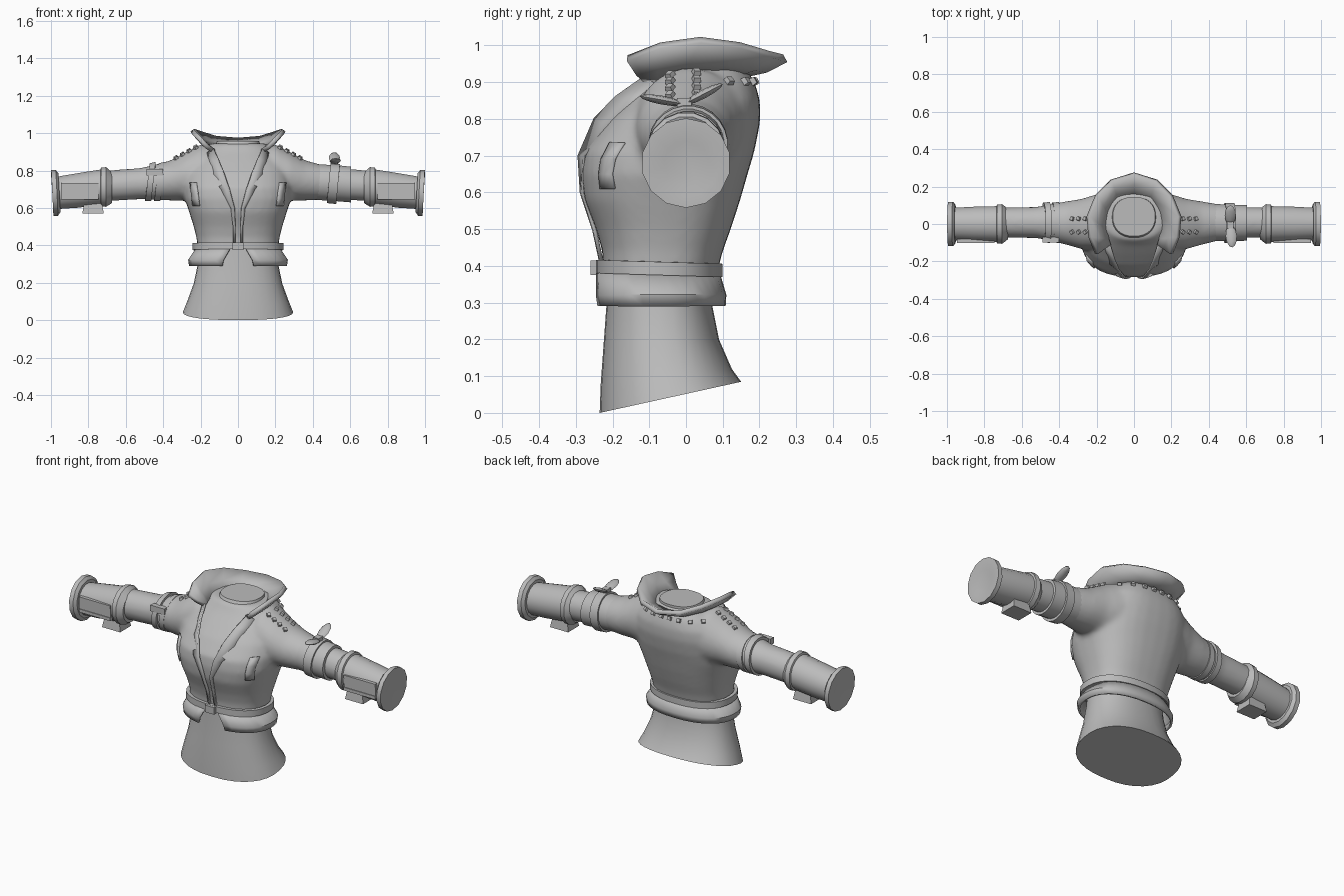
import bpy, bmesh, math
from mathutils import Vector, Matrix
from mathutils.bvhtree import BVHTree

old = bpy.data.objects.get("Cube")
if old:
    bpy.data.objects.remove(old)

grey = bpy.data.materials.new("plain grey")
grey.use_nodes = True
grey.diffuse_color = (0.5, 0.5, 0.5, 1)
grey.node_tree.nodes["Principled BSDF"].inputs["Base Color"].default_value = (0.5, 0.5, 0.5, 1)


# ---- helpers ----
def finish(name, bm, angle=35, thick=0, offset=1):
    bmesh.ops.recalc_face_normals(bm, faces=bm.faces)
    me = bpy.data.meshes.new(name)
    bm.to_mesh(me)
    bm.free()
    me.materials.append(grey)
    me.shade_smooth()
    me.set_sharp_from_angle(angle=math.radians(angle))
    ob = bpy.data.objects.new(name, me)
    bpy.context.scene.collection.objects.link(ob)
    if thick:
        mod = ob.modifiers.new("thickness", 'SOLIDIFY')
        mod.thickness, mod.offset = thick, offset
    return ob


def loft(bm, rings, closed=True, caps=True):
    rows = [[bm.verts.new(p) for p in r] for r in rings]
    n = len(rows[0])
    for a, b in zip(rows, rows[1:]):
        for i in range(n if closed else n - 1):
            j = (i + 1) % n
            bm.faces.new((a[i], a[j], b[j], b[i]))
    if caps:
        bm.faces.new(rows[0])
        bm.faces.new(rows[-1])


def level(z, hx, front, back, slant=0.0, e=2.3, n=32, gap=0.0):
    """Horizontal ring starting at the front; gap leaves the front open."""
    pts = []
    for i in range(n + 1 if gap else n):
        a = gap + (2 * math.pi - 2 * gap) * i / n
        s, c = math.sin(a), -math.cos(a)
        x = hx * math.copysign(abs(s) ** (2 / e), s)
        y = (front + back) / 2 + (back - front) / 2 * math.copysign(abs(c) ** (2 / e), c)
        pts.append((x, y, z + slant * (y - front)))
    return pts


def slice_x(x, zc, rz, yc=0.0, ry=None, n=24, lean=0.0):
    """Upright ring across an arm."""
    ry = ry or rz
    return [(x + lean * math.sin(t), yc + ry * math.cos(t), zc + rz * math.sin(t))
            for t in (2 * math.pi * (i + 0.5) / n for i in range(n))]


def arm_part(name, side, rows, n=24, lean=0.0):
    bm = bmesh.new()
    loft(bm, [slice_x(side * r[0], *r[1:], n=n, lean=side * lean) for r in rows])
    return finish(name, bm)


def box(name, loc, size, rot=None, taper=1.0):
    bm = bmesh.new()
    bmesh.ops.create_cube(bm, size=1)
    for v in bm.verts:
        k = taper if v.co.z > 0 else 1
        v.co = Vector((v.co.x * size[0] * k, v.co.y * size[1] * k, v.co.z * size[2]))
    m = rot.to_matrix().to_4x4() if rot else Matrix()
    bm.transform(Matrix.Translation(loc) @ m)
    return finish(name, bm)


# ---- jacket with sleeves, blended into one surface ----
bm = bmesh.new()
loft(bm, [level(*r, e=2.5) for r in (
    (.38, .215, -.225, .085), (.44, .222, -.228, .10), (.5, .237, -.245, .122),
    (.58, .262, -.277, .148), (.65, .285, -.285, .168), (.71, .288, -.278, .186),
    (.79, .28, -.222, .202), (.85, .255, -.165, .202), (.9, .21, -.115, .187),
    (.945, .15, -.08, .16))])
for side in (1, -1):
    loft(bm, [slice_x(side * r[0], *r[1:]) for r in (
        (.08, .78, .15, .02, .14), (.2, .785, .155, .01, .15), (.28, .768, .13, 0, .135),
        (.36, .747, .108, .005, .117), (.44, .738, .095, .008, .1),
        (.52, .73, .084, .008, .084), (.74, .715, .082, .008, .08))])
jacket = finish("jacket", bm)
mod = jacket.modifiers.new("blend", 'REMESH')
mod.mode, mod.voxel_size, mod.use_smooth_shade = 'VOXEL', 0.012, True
mod = jacket.modifiers.new("soften", 'SMOOTH')
mod.factor, mod.iterations = 0.5, 10
bpy.context.view_layer.update()
graph = bpy.context.evaluated_depsgraph_get()
mesh = bpy.data.meshes.new_from_object(jacket.evaluated_get(graph))
jacket.modifiers.clear()
jacket.data = mesh
mesh.shade_smooth()
surface = BVHTree.FromPolygons([v.co for v in mesh.vertices],
                               [list(p.vertices) for p in mesh.polygons])


def front_y(x, z):
    hit = surface.ray_cast(Vector((x, -2, z)), Vector((0, 1, 0)))[0]
    return hit.y if hit else -0.1


# ---- neck and hips ----
bm = bmesh.new()
loft(bm, [level(.86, .15, -.12, .15), level(.92, .125, -.085, .145), level(.957, .113, -.065, .145)])
finish("neck", bm)

bm = bmesh.new()
loft(bm, [level(*r) for r in (
    (0, .295, -.235, .15, .22), (.08, .272, -.232, .125, .11), (.19, .237, -.224, .09, .03),
    (.3, .215, -.216, .07), (.4, .205, -.212, .07))])
finish("hips", bm)

# ---- jacket hem, belt and buckle ----
bm = bmesh.new()
loft(bm, [level(.38, .215, -.235, .08, gap=.15), level(.32, .255, -.238, .098, gap=.25),
          level(.292, .25, -.235, .096, gap=.28)], closed=False, caps=False)
finish("jacket_hem", bm, thick=.012)

bm = bmesh.new()
loft(bm, [level(z, hx, f, b, -.03) for z, hx, f, b in (
    (.38, .225, -.225, .085), (.38, .243, -.245, .1), (.416, .243, -.245, .1),
    (.416, .225, -.225, .085))], caps=False)
finish("belt", bm)
box("belt_buckle", (0, -.245, .395), (.06, .03, .04))

# ---- flared collar ----
inner = [(0, .16, .925), (.09, .135, .925), (.14, .05, .925), (.15, -.03, .92),
         (.14, -.08, .91), (.13, -.11, .905)]
outer = [(0, .27, .965), (.12, .232, .975), (.2, .15, 1.0), (.245, .04, 1.015),
         (.235, -.07, 1.0), (.2, -.16, .965)]


def both(points):
    return [(-x, y, z) for x, y, z in points[:0:-1]] + points


middle = [tuple(Vector(a).lerp(Vector(b), .5) - Vector((0, 0, .008))) for a, b in zip(inner, outer)]
bm = bmesh.new()
loft(bm, [both(inner), both(middle), both(outer)], closed=False, caps=False)
finish("collar", bm, thick=.024, offset=0)

# ---- lapels and chest pockets ----
for side, word in ((1, "left"), (-1, "right")):
    edge_in, edge_out = [], []
    for z, xo, xi, lift in ((.915, .18, .13, .035), (.86, .165, .105, .045), (.8, .145, .08, .04),
                            (.7, .09, .045, .014), (.6, .038, .018, .006),
                            (.5, .026, .013, .006), (.41, .026, .013, .006)):
        edge_out.append((side * xo, front_y(side * xo, z) - .004, z - .03 * (z > .7)))
        edge_in.append((side * xi, front_y(side * xi, z) - lift, z))
    bm = bmesh.new()
    loft(bm, [edge_out, edge_in], closed=False, caps=False)
    finish(word + "_lapel", bm, thick=.01, offset=0)

    bm = bmesh.new()
    loft(bm, [[(side * (x + .035 * k), front_y(side * (x + .035 * k), z) - .004, z) for k in (0, .5, 1)]
              for x, z in ((.205, .61), (.21, .65), (.215, .69), (.22, .735))],
         closed=False, caps=False)
    finish(word + "_pocket", bm, thick=.01, offset=0)

    # ---- gauntlet, end disc, front panel and underside block ----
    arm_part(word + "_gauntlet", side, (
        (.675, .708, .084), (.705, .712, .108), (.732, .712, .106), (.735, .71, .097),
        (.86, .693, .094), (.97, .68, .088)), n=16)
    arm_part(word + "_end_disc", side, (
        (.955, .682, .104), (.968, .68, .122), (.993, .68, .122), (.993, .68, .09),
        (.988, .68, .06)), n=14, lean=.006)
    for z in (.735, .665):
        box(word + "_gauntlet_ridge", (side * .845, -.091, z - .01), (.2, .02, .018))
    box(word + "_gauntlet_panel", (side * .845, -.09, .69), (.2, .014, .06))
    box(word + "_gauntlet_block", (side * .775, 0, .602), (.115, .1, .065), taper=.8)

    # ---- shoulder studs ----
    for x in (.225, .26, .295, .33):
        for y in (.028, -.042):
            hit, normal = surface.ray_cast(Vector((side * x, y, 2)), Vector((0, 0, -1)))[:2]
            if hit:
                box(word + "_shoulder_stud", hit + normal * .004, (.022, .022, .016),
                    normal.to_track_quat('Z', 'Y'), .8)

# ---- studs round the back below the collar ----
for i in range(8):
    a = math.radians(-66 + 132 * i / 7)
    d = Vector((math.sin(a), math.cos(a), 0))
    hit, normal = surface.ray_cast(Vector((0, .03, .9)) + d * 1.5, -d)[:2]
    if hit:
        box("back_stud", hit + normal * .004, (.024, .022, .018), normal.to_track_quat('Z', 'Y'), .8)

# ---- right arm straps ----
for x in (.42, .468):
    arm_part("right_arm_strap", -1, (
        (x - .016, .742, .088, .008, .09), (x - .016, .742, .105, .008, .11),
        (x + .016, .737, .102, .008, .107), (x + .016, .737, .085, .008, .09)), lean=-.012)
box("right_strap_buckle", (-.445, -.085, .79), (.09, .03, .035))

# ---- left sleeve cuff with tied band ----
arm_part("left_cuff", 1, (
    (.42, .738, .096, .008, .1), (.53, .732, .097, .006, .098), (.603, .725, .096, .006, .096),
    (.605, .725, .075, .006, .075)))
arm_part("left_arm_band", 1, (
    (.485, .733, .09, .006, .09), (.485, .733, .108, .006, .108),
    (.535, .728, .108, .006, .108), (.535, .728, .09, .006, .09)), lean=.01)
box("left_band_knot", (.515, -.005, .845), (.035, .04, .025))
for tip in ((.525, -.125, .862), (.515, .1, .895)):
    start, end = Vector((.515, -.005, .84)), Vector(tip)
    bm = bmesh.new()
    bmesh.ops.create_uvsphere(bm, u_segments=8, v_segments=6, radius=1)
    m = (end - start).to_track_quat('Z', 'X').to_matrix().to_4x4()
    bm.transform(Matrix.Translation((start + end) / 2) @ m @
                 Matrix.Diagonal((.012, .03, (end - start).length / 2, 1)))
    finish("left_band_tie", bm)
